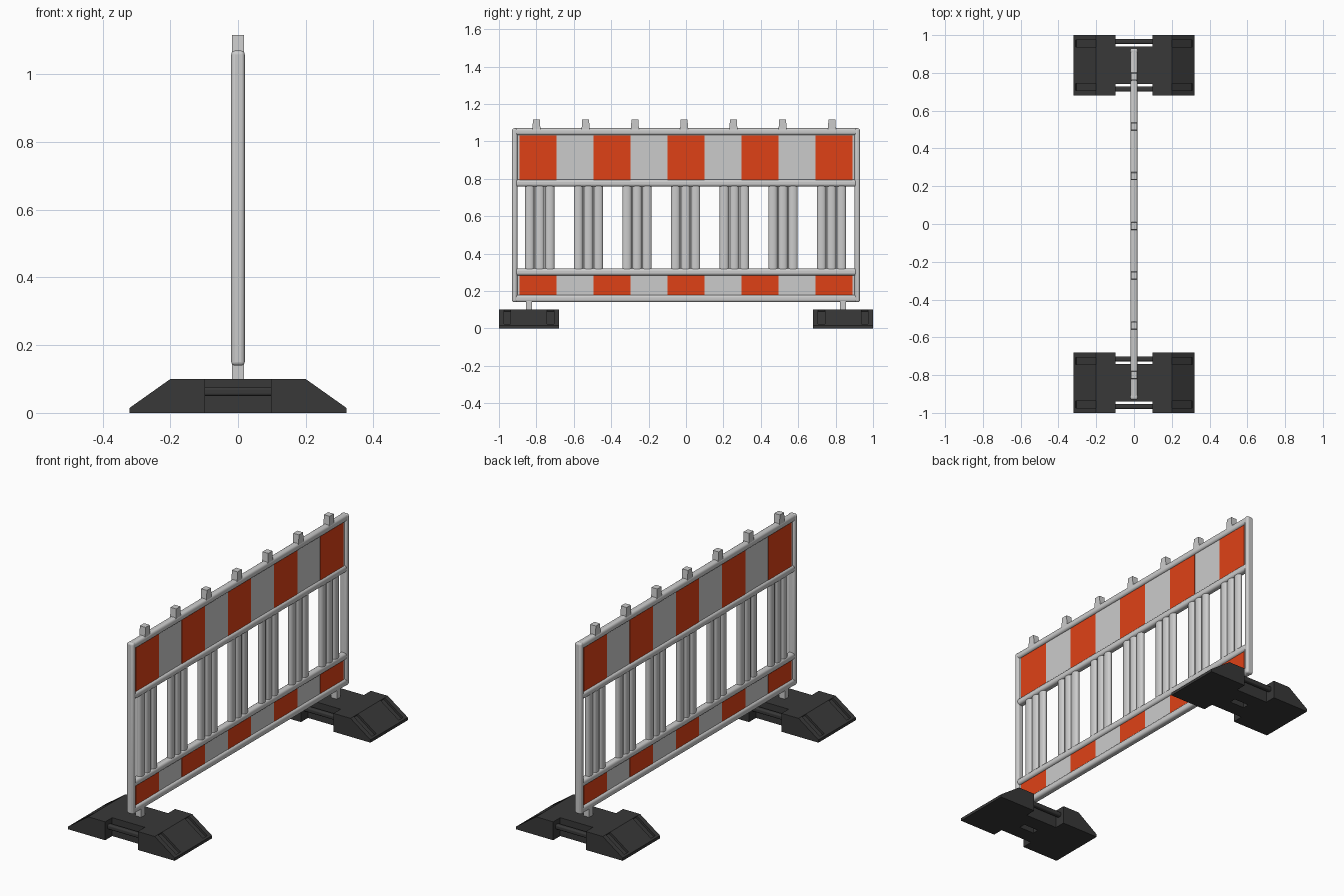
import bpy, bmesh, math
from mathutils import Matrix

if "Cube" in bpy.data.objects:
    bpy.data.objects.remove(bpy.data.objects["Cube"])


def material(name, rgb):
    m = bpy.data.materials.new(name)
    m.diffuse_color = (*rgb, 1)
    m.use_nodes = True
    m.node_tree.nodes["Principled BSDF"].inputs["Base Color"].default_value = m.diffuse_color
    return m


ORANGE = material("orange", (0.74, 0.053, 0.008))
RUBBER = material("rubber", (0.04, 0.04, 0.04))


def make(name, bm, mat=None):
    bmesh.ops.recalc_face_normals(bm, faces=bm.faces)
    me = bpy.data.meshes.new(name)
    bm.to_mesh(me)
    bm.free()
    ob = bpy.data.objects.new(name, me)
    bpy.context.collection.objects.link(ob)
    if mat:
        me.materials.append(mat)
    return ob


def add_box(bm, lo, hi, rot=None):
    c = [(a + b) / 2 for a, b in zip(lo, hi)]
    s = [b - a for a, b in zip(lo, hi)]
    m = Matrix.Translation(c)
    if rot:
        m = m @ Matrix.Rotation(rot, 4, 'Y')
    return bmesh.ops.create_cube(bm, size=1, matrix=m @ Matrix.Diagonal((*s, 1)))['verts']


def box(name, lo, hi, mat=None):
    bm = bmesh.new()
    add_box(bm, lo, hi)
    return make(name, bm, mat)


def smooth(ob, angle=40):
    bpy.ops.object.select_all(action='DESELECT')
    ob.select_set(True)
    bpy.context.view_layer.objects.active = ob
    bpy.ops.object.shade_smooth_by_angle(angle=math.radians(angle))


def rounded(name, lo, hi, r, mat=None):
    ob = box(name, lo, hi, mat)
    mod = ob.modifiers.new("round", 'BEVEL')
    mod.width, mod.segments = r, 4
    smooth(ob)
    return ob


def prism(name, pts, to3d, vec, mat=None):
    bm = bmesh.new()
    f = bm.faces.new([bm.verts.new(to3d(*p)) for p in pts])
    ext = bmesh.ops.extrude_face_region(bm, geom=[f])['geom']
    bmesh.ops.translate(bm, vec=vec, verts=[v for v in ext if isinstance(v, bmesh.types.BMVert)])
    return make(name, bm, mat)


# frame rails and posts
for name, z0, z1, y in (("top_rail", 1.033, 1.07, 0.925), ("middle_rail", 0.758, 0.795, 0.915),
                        ("lower_rail", 0.283, 0.32, 0.915), ("bottom_rail", 0.14, 0.178, 0.925)):
    rounded(name, (-0.019, -y, z0), (0.019, y, z1), 0.013)
for s in (-1, 1):
    y0, y1 = sorted((s * 0.902, s * 0.93))
    rounded("side_post", (-0.02, y0, 0.14), (0.02, y1, 1.07), 0.011)

# striped boards: grey backing with orange fields on both faces
for name, z0, z1 in (("upper", 0.785, 1.04), ("lower", 0.17, 0.29)):
    box(name + "_board", (-0.008, -0.91, z0), (0.008, 0.91, z1))
    for i in range(-2, 3):
        y = i * 0.396
        box(name + "_stripe", (-0.0095, y - 0.099, z0 + 0.008),
            (0.0095, y + 0.099, z1 - 0.008), ORANGE)

# ribbed slats: three rounded lobes joined by thin webs
half = []
for c in (-0.054, 0.0, 0.054):
    for k in range(7):
        a = math.pi * (1 - k / 6)
        half.append((0.003 + 0.012 * math.sin(a), c + 0.024 * math.cos(a)))
profile = half + [(-x, y) for x, y in reversed(half)]
for i in range(-3, 4):
    y = i * 0.26 - 0.002
    slat = prism("slat", profile, lambda a, b: (a, b + y, 0.305), (0, 0, 0.467))
    smooth(slat)

# tapered lugs along the top
for i in range(-3, 4):
    y = i * 0.2633 - 0.01
    prism("top_lug", [(y - 0.022, 1.06), (y + 0.022, 1.06), (y + 0.018, 1.117), (y - 0.018, 1.117)],
          lambda a, b: (-0.017, a, b), (0.034, 0, 0))

# rubber feet with handle notches, sloped grooves and socket
SLOPE = math.atan2(0.085, 0.12)
foot_profile = [(-0.32, 0), (0.32, 0), (0.32, 0.015), (0.2, 0.1), (-0.2, 0.1), (-0.32, 0.015)]
for s in (-1, 1):
    yc = s * 0.84
    foot = prism("foot", foot_profile, lambda a, b: (a, yc - 0.16, b), (0, 0.32, 0), RUBBER)
    bm = bmesh.new()
    for t in (-1, 1):
        y0, y1 = sorted((t * 0.1, t * 0.2))
        add_box(bm, (-0.098, yc + y0, -0.1), (0.098, yc + y1, 0.2))
        for u in (-1, 1):
            x, y = u * 0.26, yc + t * 0.115
            add_box(bm, (x - 0.067, y - 0.018, 0.0475), (x + 0.067, y + 0.018, 0.0675 + 0.02),
                    u * SLOPE)
    add_box(bm, (-0.045, yc - 0.018, -0.05), (0.045, yc + 0.018, 0.05))
    cutter = make("foot_cutter", bm)
    cutter.hide_render = True
    mod = foot.modifiers.new("cut", 'BOOLEAN')
    mod.object, mod.operation, mod.solver = cutter, 'DIFFERENCE', 'EXACT'
    bpy.context.view_layer.objects.active = foot
    bpy.ops.object.modifier_apply(modifier="cut")
    bpy.data.objects.remove(cutter)
    # carrying handles and the peg standing in the socket
    for t in (-1, 1):
        y = yc + t * 0.126
        rounded("foot_handle", (-0.105, y - 0.013, 0.05), (0.105, y + 0.013, 0.076), 0.008, RUBBER)
    box("frame_peg", (-0.017, yc - 0.016, 0.03), (0.017, yc + 0.016, 0.15))
